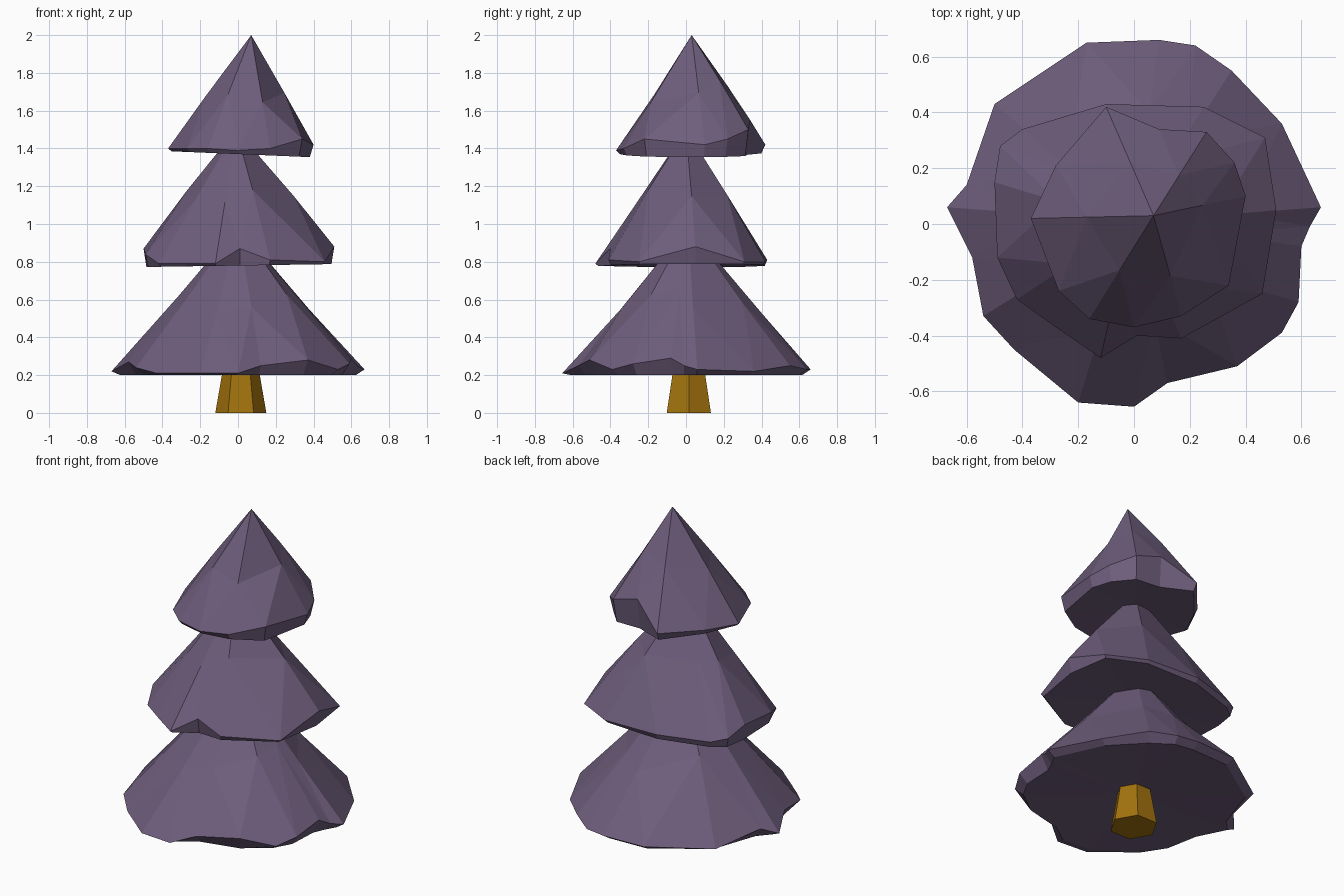
import bpy, bmesh, math, random
from mathutils import Vector

if "Cube" in bpy.data.objects:
    bpy.data.objects.remove(bpy.data.objects["Cube"])

random.seed(4)


def material(name, rgb):
    m = bpy.data.materials.new(name)
    m.diffuse_color = (*rgb, 1)
    m.use_nodes = True
    m.node_tree.nodes["Principled BSDF"].inputs["Base Color"].default_value = m.diffuse_color
    return m


def finish(bm, name, mat):
    bmesh.ops.recalc_face_normals(bm, faces=bm.faces)
    me = bpy.data.meshes.new(name)
    bm.to_mesh(me)
    bm.free()
    me.materials.append(mat)
    ob = bpy.data.objects.new(name, me)
    bpy.context.collection.objects.link(ob)
    return ob


def foliage_tier(name, apex, base_z, tilt, outline, mat, inset=0.95, bulge=1.02):
    """Faceted cone: ragged rim (x, y, height over base), mid ring, apex, hollowed base."""
    apex = Vector(apex)
    bm = bmesh.new()
    n = len(outline)
    rim_co = [Vector((x, y, base_z + h)) for x, y, h in outline]
    under = [bm.verts.new((p.x * inset, p.y * inset,
                           min(base_z + tilt * p.x, p.z - 0.005))) for p in rim_co]
    rim = [bm.verts.new(p) for p in rim_co]
    # mid ring uses every other rim corner, for long irregular facets
    mid = []
    for i in range(0, n, 2):
        p = rim_co[i].lerp(apex, random.uniform(0.38, 0.55))
        k = bulge + random.uniform(-0.03, 0.04)
        mid.append(bm.verts.new((apex.x + (p.x - apex.x) * k,
                                 apex.y + (p.y - apex.y) * k, p.z)))
    top = bm.verts.new(apex)
    hollow = bm.verts.new((0, 0, base_z + 0.025))
    m = len(mid)
    for i in range(n):
        j = (i + 1) % n
        bm.faces.new((under[i], under[j], rim[j], rim[i]))
        bm.faces.new((under[j], under[i], hollow))
        bm.faces.new((rim[i], rim[j], mid[(i + 1) // 2 % m if i % 2 else i // 2]))
    for i in range(m):
        j = (i + 1) % m
        bm.faces.new((mid[i], rim[2 * i + 1], mid[j]))
        bm.faces.new((mid[i], mid[j], top))
    return finish(bm, name, mat)


purple = material("foliage_purple", (0.155, 0.11, 0.20))
brown = material("trunk_brown", (0.36, 0.17, 0.004))

# Trunk: tapered hexagon
bm = bmesh.new()
rings = []
for r, z in ((0.135, 0), (0.09, 0.26)):
    rings.append([bm.verts.new((0.015 + r * math.cos(a * math.pi / 3),
                                0.015 + r * math.sin(a * math.pi / 3), z))
                  for a in range(6)])
for i in range(6):
    j = (i + 1) % 6
    bm.faces.new((rings[0][i], rings[0][j], rings[1][j], rings[1][i]))
for ring in rings:
    bm.faces.new(ring)
finish(bm, "trunk", brown)

# Lower foliage
foliage_tier("lower_foliage", (0.0, 0.01, 0.99), 0.2, 0.0, [
    (0.67, 0.06, .03), (0.53, 0.36, .02), (0.35, 0.55, .05), (0.22, 0.64, .03),
    (0.09, 0.66, .03), (-0.17, 0.65, .03), (-0.50, 0.43, .02), (-0.60, 0.14, .06),
    (-0.67, 0.06, .02), (-0.58, -0.12, .07), (-0.54, -0.33, .04), (-0.43, -0.45, .01),
    (-0.20, -0.64, .01), (0.0, -0.655, .01), (0.12, -0.57, .05), (0.37, -0.51, .08),
    (0.53, -0.39, .03), (0.59, -0.28, .06), (0.60, -0.08, .09), (0.63, -0.01, .05)],
    purple, inset=0.93, bulge=0.99)

# Middle foliage
foliage_tier("middle_foliage", (-0.01, 0.0, 1.5), 0.78, 0.015, [
    (0.51, 0.05, .10), (0.47, 0.31, .02), (0.25, 0.42, .02), (-0.10, 0.43, .03),
    (-0.40, 0.34, .03), (-0.48, 0.28, .05), (-0.50, 0.15, .09), (-0.49, -0.12, .06),
    (-0.42, -0.27, .01), (-0.28, -0.37, .01), (-0.12, -0.48, .01), (0.01, -0.40, .09),
    (0.17, -0.41, .03), (0.46, -0.25, .02)], purple, inset=0.97)

# Top foliage
foliage_tier("top_foliage", (0.07, 0.03, 2.0), 1.37, -0.04, [
    (0.40, 0.10, .05), (0.36, 0.22, .08), (0.26, 0.33, .13), (0.09, 0.34, .18),
    (-0.10, 0.42, .05), (-0.28, 0.21, .04), (-0.37, 0.02, .03), (-0.27, -0.24, .03),
    (-0.16, -0.34, .03), (0.0, -0.37, .02), (0.17, -0.33, .03), (0.34, -0.22, .08)],
    purple)
